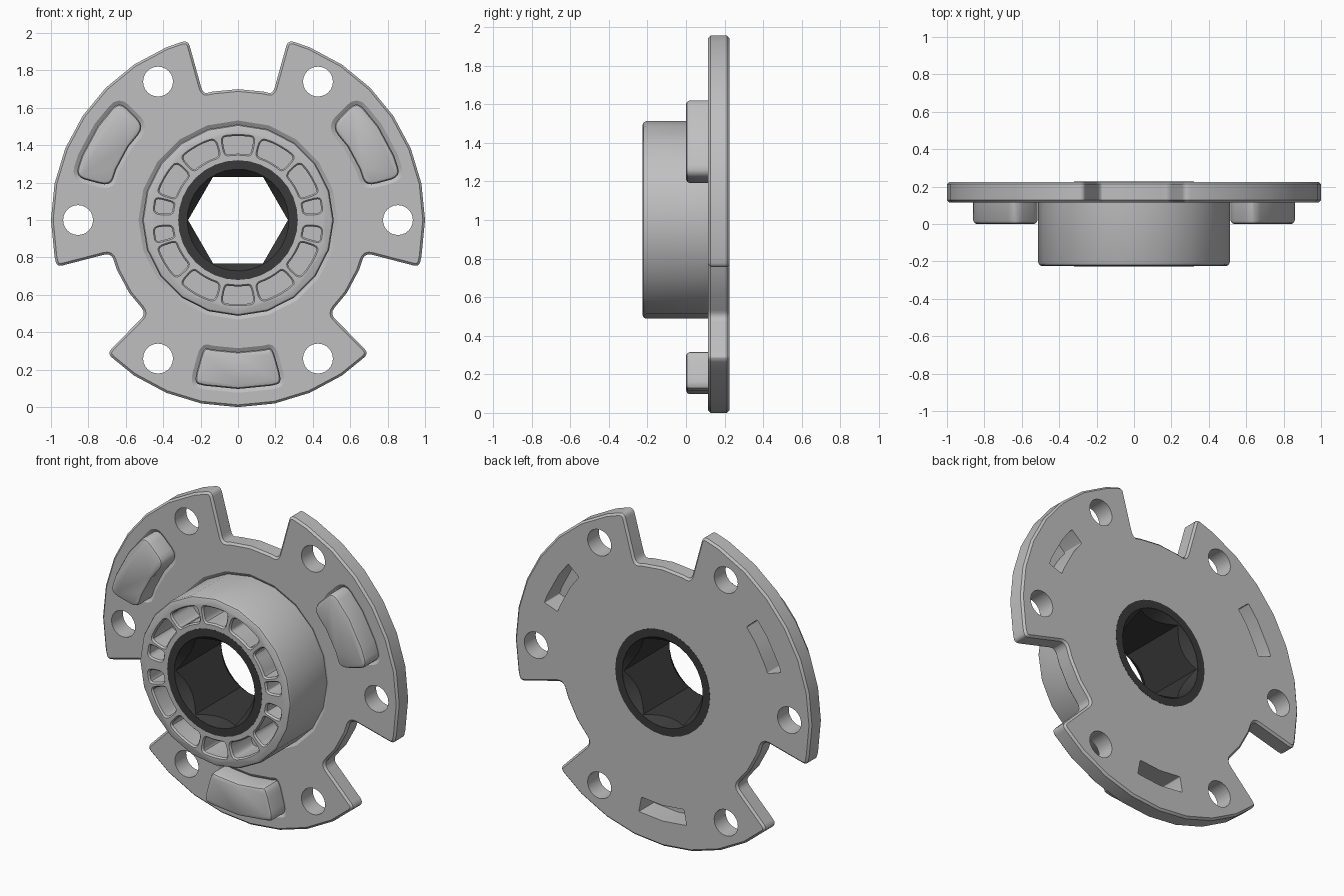
import bpy, bmesh, math
from mathutils import Vector

if "Cube" in bpy.data.objects:
    bpy.data.objects.remove(bpy.data.objects["Cube"])

CZ = 1.0                       # height of the wheel axis
FRONT, BACK, FACE = -0.225, 0.225, 0.115


def material(name, value):
    m = bpy.data.materials.new(name)
    m.diffuse_color = (value, value, value, 1)
    m.use_nodes = True
    m.node_tree.nodes["Principled BSDF"].inputs["Base Color"].default_value = m.diffuse_color
    return m


GREY = material("light grey", 0.52)
DARK = material("charcoal", 0.042)


def polar(r, deg):
    a = math.radians(deg)
    return Vector((r * math.cos(a), r * math.sin(a)))


def circle(r, n, start=0):
    return [polar(r, start + 360 * i / n) for i in range(n)]


def arc(r, a0, a1, step=11.25):
    """Points of a regular polygon lying strictly between two angles."""
    first, last = math.ceil((a0 + 2.5) / step), math.floor((a1 - 2.5) / step)
    return [polar(r, i * step) for i in range(first, last + 1)]


def rounded(p, before, after, radius, n=4):
    """Replace a corner by a short curve."""
    d0, d1 = before - p, after - p
    a = p + d0.normalized() * min(radius, d0.length * 0.45)
    b = p + d1.normalized() * min(radius, d1.length * 0.45)
    return [a * (1 - t) ** 2 + p * 2 * t * (1 - t) + b * t * t
            for t in [i / n for i in range(n + 1)]]


def round_marked(points):
    """points: (vector, corner radius) pairs."""
    out = []
    for i, (p, r) in enumerate(points):
        if r:
            out += rounded(p, points[i - 1][0], points[(i + 1) % len(points)][0], r)
        else:
            out.append(p)
    return out


def sector(r0, r1, a0, a1, radius, step=11.25):
    pts = [(polar(r1, a0), radius)]
    pts += [(p, 0) for p in arc(r1, a0, a1, step)]
    pts += [(polar(r1, a1), radius), (polar(r0, a1), radius)]
    pts += [(p, 0) for p in reversed(arc(r0, a0, a1, step))]
    pts += [(polar(r0, a0), radius)]
    return round_marked(pts)


def inset(points, d):
    """Move a counter-clockwise outline inward by d."""
    out = []
    for i, p in enumerate(points):
        e0 = (p - points[i - 1]).normalized()
        e1 = (points[(i + 1) % len(points)] - p).normalized()
        n0, n1 = Vector((-e0.y, e0.x)), Vector((-e1.y, e1.x))
        out.append(p + (n0 + n1) * (d / max(0.4, 1 + n0.dot(n1))))
    return out


def prism(name, outline, layers, mat=GREY):
    """Solid along y from an x-z outline; layers are (y, inset) pairs."""
    bm = bmesh.new()
    rings = []
    for y, d in layers:
        pts = inset(outline, d) if d else outline
        rings.append([bm.verts.new((p.x, y, p.y + CZ)) for p in pts])
    n = len(outline)
    for r0, r1 in zip(rings, rings[1:]):
        for i in range(n):
            bm.faces.new((r0[i], r0[(i + 1) % n], r1[(i + 1) % n], r1[i]))
    bm.faces.new(rings[0])
    bm.faces.new(rings[-1])
    bmesh.ops.recalc_face_normals(bm, faces=bm.faces)
    me = bpy.data.meshes.new(name)
    bm.to_mesh(me)
    bm.free()
    me.materials.append(mat)
    ob = bpy.data.objects.new(name, me)
    bpy.context.collection.objects.link(ob)
    return ob


def cut(ob, outline, layers):
    cutter = prism("cutter", outline, layers, ob.data.materials[0])
    cutter.hide_render = True
    mod = ob.modifiers.new("cut", 'BOOLEAN')
    mod.operation, mod.solver, mod.object = 'DIFFERENCE', 'EXACT', cutter
    bpy.context.view_layer.objects.active = ob
    bpy.ops.object.modifier_apply(modifier=mod.name)
    bpy.data.objects.remove(cutter)


def smooth(ob):
    bpy.ops.object.select_all(action='DESELECT')
    ob.select_set(True)
    bpy.context.view_layer.objects.active = ob
    bpy.ops.object.shade_smooth_by_angle(angle=math.radians(30))


LOBES = (30, 150, 270)
HALF = 44.5
B = 0.012

# Flange with three lobes separated by notches
marked = []
for c in LOBES:
    a0, a1, a2 = c - HALF, c + HALF, c + 120 - HALF
    marked.append((polar(1.0, a0), 0.035))
    marked += [(p, 0) for p in arc(1.0, a0, a1)]
    marked += [(polar(1.0, a1), 0.035), (polar(0.7, a1), 0.04)]
    marked += [(p, 0) for p in arc(0.7, a1, a2)]
    marked.append((polar(0.7, a2), 0.04))
flange = prism("flange", round_marked(marked),
               [(FACE, B), (FACE + B, 0), (BACK - B, 0), (BACK, B)])

# Bolt holes and centre bore
for k in range(6):
    centre = polar(0.855, 60 * k)
    cut(flange, [centre + p for p in circle(0.08, 24)], [(0, 0), (0.4, 0)])
hub_outline = circle(0.512, 20)
bore = circle(0.318, 32)
groove = [(0.09, -0.02), (FACE, -0.02), (FACE + 0.015, 0.003)]
cut(flange, hub_outline, groove)
cut(flange, bore, [(0, 0), (0.4, 0)])

# Raised pads, hollowed from the back
for i, c in enumerate(LOBES):
    outline = sector(0.705, 0.903, c - 15.2, c + 15.2, 0.06)
    pocket = sector(0.75, 0.845, c - 11, c + 11, 0.008)
    cut(flange, outline, groove)
    cut(flange, pocket, [(0.08, 0), (0.4, 0)])
    pad = prism("pad_%d" % (i + 1), outline,
                [(0, 0.018), (0.006, 0.006), (0.018, 0), (0.15, 0)])
    cut(pad, pocket, [(0.08, 0), (0.4, 0)])
    smooth(pad)
smooth(flange)

# Hub with rounded rim and ring of lightening pockets
hub = prism("hub", hub_outline,
            [(FRONT, 0.018), (FRONT + 0.006, 0.006), (FRONT + 0.018, 0), (0.16, 0)])
cut(hub, bore, [(-0.4, 0), (0.4, 0)])
quarter = [(3, 17), (17, 45), (46, 76)]
spans = [(77, 103), (257, 283)]
for a0, a1 in quarter:
    spans += [(a0, a1), (180 - a1, 180 - a0), (180 + a0, 180 + a1), (360 - a1, 360 - a0)]
for a0, a1 in spans:
    pocket = sector(0.355, 0.45, a0 + 2, a1 - 2, 0.035, 6)
    cut(hub, pocket, [(-0.3, -0.008), (FRONT, -0.008), (FRONT + 0.01, 0), (-0.03, 0)])
smooth(hub)

# Dark bushing with hexagonal bore and tapered lead-ins
bushing = prism("hex_bushing", circle(0.32, 32),
                [(FRONT - 0.001, 0), (BACK + 0.001, 0)], DARK)
cut(bushing, circle(0.267, 6), [(-0.4, 0), (0.4, 0)])
lead = circle(0.272, 32, 3)
cut(bushing, lead, [(-0.3, 0), (FRONT, 0), (FRONT + 0.06, 0.045)])
cut(bushing, lead, [(BACK - 0.06, 0.045), (BACK, 0), (0.3, 0)])
smooth(bushing)
